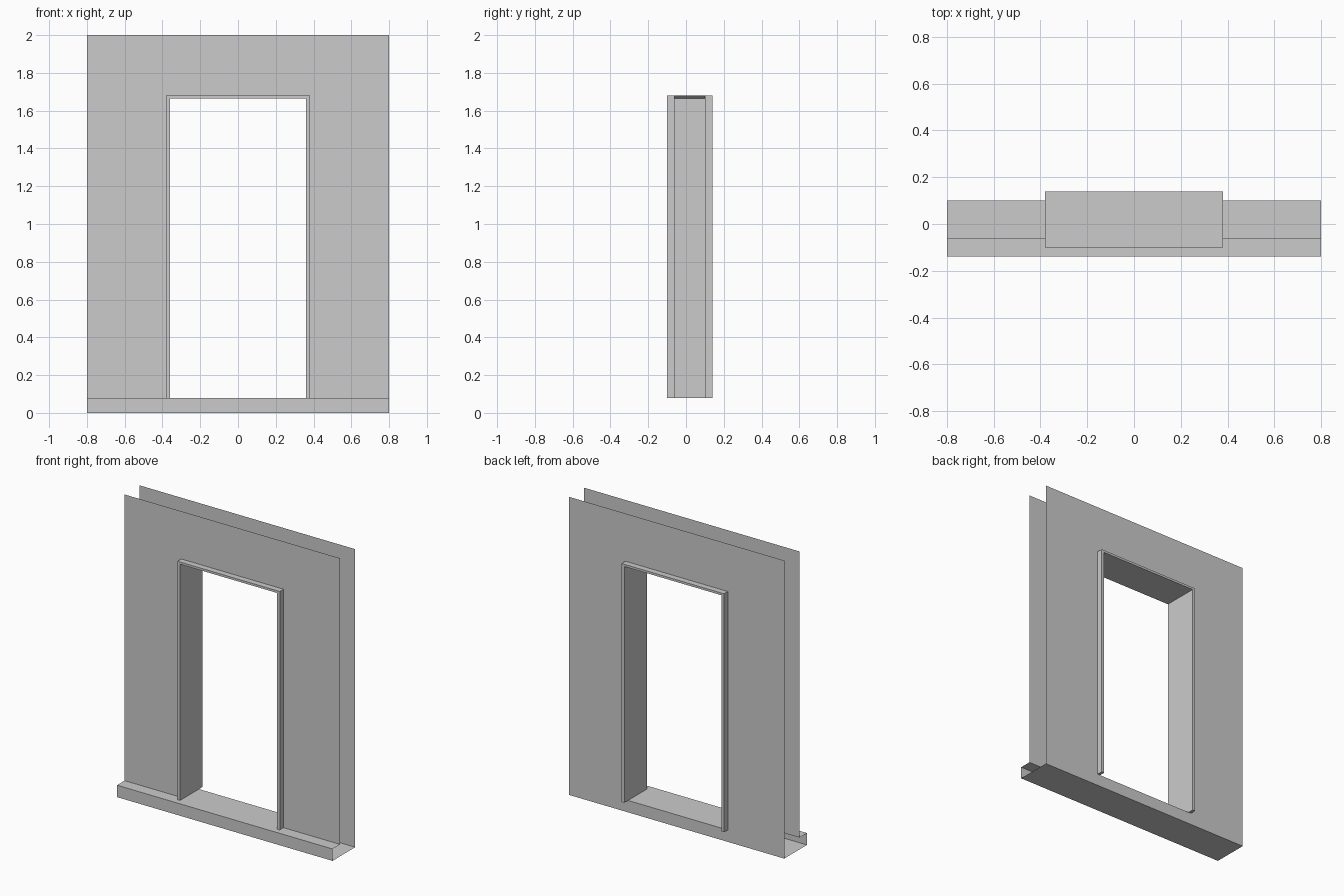
import bpy, bmesh

if "Cube" in bpy.data.objects:
    bpy.data.objects.remove(bpy.data.objects["Cube"])

W, H, BASE = 0.8, 2.0, 0.08             # wall half width, height, plinth height
FRONT, BACK = -0.06, 0.10               # the two wall skins
OX, OZ, IX, IZ = 0.38, 1.68, 0.36, 1.665  # frame outer and inner outline
TRIM = 0.04                             # how far the frame stands proud


def build(name, faces):
    bm = bmesh.new()
    for pts in faces:
        bm.faces.new([bm.verts.new(p) for p in pts])
    bmesh.ops.remove_doubles(bm, verts=bm.verts, dist=1e-5)
    me = bpy.data.meshes.new(name)
    bm.to_mesh(me)
    bm.free()
    ob = bpy.data.objects.new(name, me)
    bpy.context.collection.objects.link(ob)
    return ob


def panel(outline, y, facing_front=True):
    """Flat (x, z) outline, counter-clockwise seen from the front."""
    pts = [(x, y, z) for x, z in outline]
    return pts if facing_front else pts[::-1]


def strip(path, y0, y1):
    """Sweep an (x, z) path from y0 to y1."""
    return [[(a[0], y0, a[1]), (a[0], y1, a[1]), (b[0], y1, b[1]), (b[0], y0, b[1])]
            for a, b in zip(path, path[1:])]


def arch(x, z):
    """Door outline from the right foot over to the left foot."""
    return [(x, BASE), (x, z), (-x, z), (-x, BASE)]


# wall skins, open at the sides and top
opening = arch(OX, OZ)
front = [(W, BASE), (W, H), (-W, H), (-W, BASE)] + opening[::-1]
build("front_wall", [panel(front, FRONT)])
half = [(0, OZ), (OX, OZ), (OX, BASE), (0, BASE), (0, 0), (W, 0), (W, H), (0, H)]
other = [(-x, z) for x, z in half][::-1]
build("back_wall", [panel(half, BACK, False), panel(other, BACK, False)])

# plinth: underside, front and ledge, open at the ends
prof = [(BACK, 0), (-0.14, 0), (-0.14, BASE), (FRONT, BASE)]
build("plinth", [[(-W, *a), (W, *a), (W, *b), (-W, *b)] for a, b in zip(prof, prof[1:])])
build("threshold", strip([(IX, BASE), (-IX, BASE)], FRONT, BACK))

# door frame: outer trim, lining, front and back faces
y0, y1 = FRONT - TRIM, BACK + TRIM
outer, inner = arch(OX, OZ), arch(IX, IZ)
faces = strip(outer, y0, FRONT) + strip(outer, BACK, y1)
faces += strip(outer[1:3], FRONT, BACK)
faces += strip(inner[::-1], y0, y1)
ring = outer + inner[::-1]
faces += [panel(ring, y0), panel(ring, y1, False)]
# hidden mitred lintel ends and feet of the rear trim
faces += strip([inner[1], outer[1]], FRONT, BACK) + strip([outer[2], inner[2]], FRONT, BACK)
faces += strip([inner[0], outer[0]], BACK, y1) + strip([outer[3], inner[3]], BACK, y1)
build("door_frame", faces)
